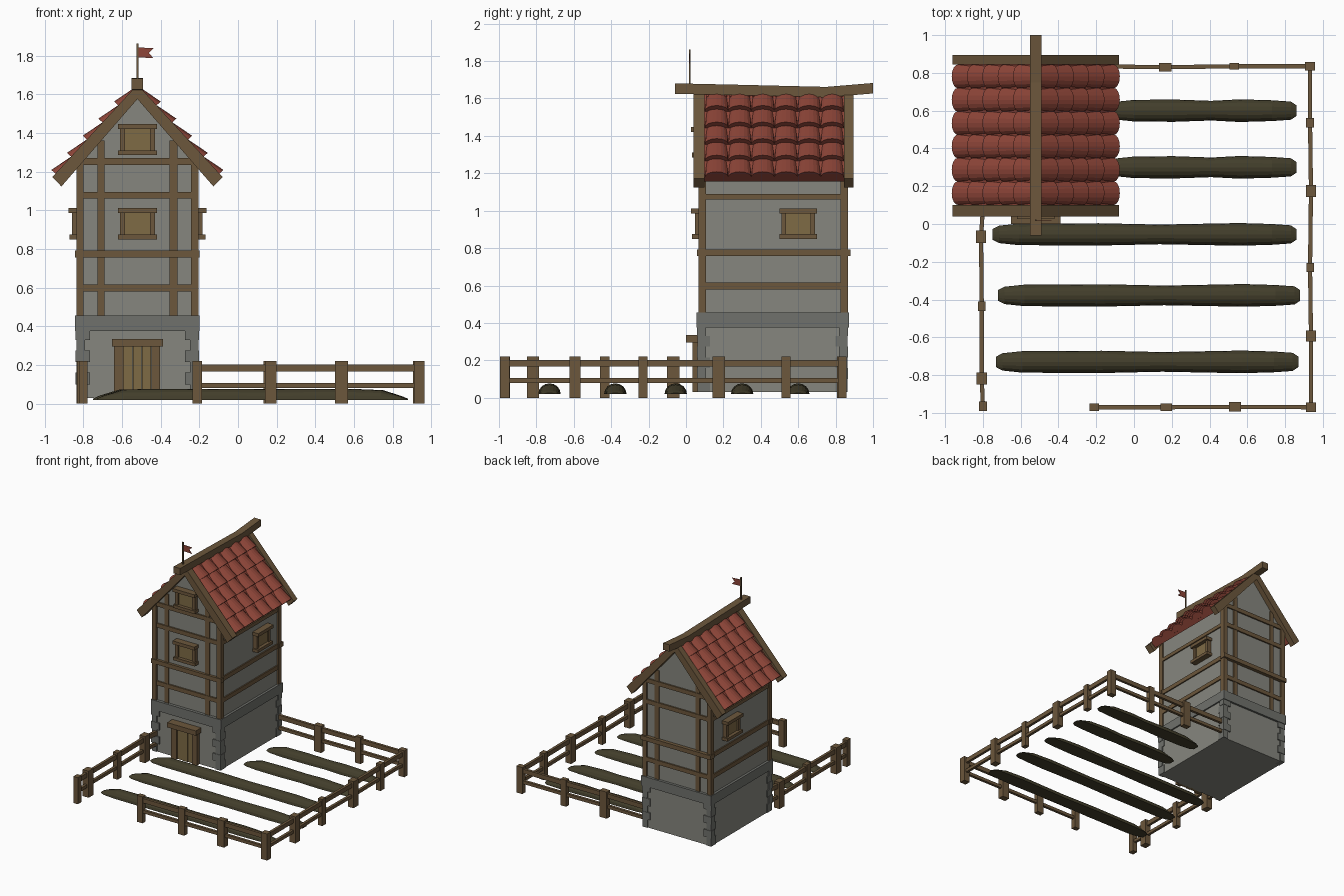
import bpy, bmesh
from math import sin, cos, pi, atan2
from mathutils import Vector

if "Cube" in bpy.data.objects:
    bpy.data.objects.remove(bpy.data.objects["Cube"])


def material(name, r, g, b):
    m = bpy.data.materials.new(name)
    m.diffuse_color = (r, g, b, 1)
    m.use_nodes = True
    m.node_tree.nodes["Principled BSDF"].inputs["Base Color"].default_value = m.diffuse_color
    return m


WOOD = material("timber", 0.15, 0.095, 0.045)
PANEL = material("light_wood", 0.21, 0.145, 0.06)
TILE = material("clay", 0.27, 0.06, 0.04)
SOIL = material("soil", 0.055, 0.048, 0.024)
PLASTER = material("plaster", 0.24, 0.24, 0.21)
STONE = material("stone", 0.16, 0.165, 0.15)
CX = -0.52  # house centre line


def finish(name, bm, mat):
    bmesh.ops.recalc_face_normals(bm, faces=bm.faces)
    me = bpy.data.meshes.new(name)
    bm.to_mesh(me)
    bm.free()
    me.materials.append(mat)
    ob = bpy.data.objects.new(name, me)
    bpy.context.collection.objects.link(ob)
    return ob


def loft(bm, rings):
    """Closed solid through equal-length rings of points."""
    vs = [[bm.verts.new(p) for p in r] for r in rings]
    n = len(vs[0])
    for a, b in zip(vs, vs[1:]):
        for i in range(n):
            bm.faces.new((a[i], a[(i + 1) % n], b[(i + 1) % n], b[i]))
    bm.faces.new(vs[0])
    bm.faces.new(vs[-1][::-1])


def add_box(bm, x0, x1, y0, y1, z0, z1):
    loft(bm, [[(x0, y0, z), (x1, y0, z), (x1, y1, z), (x0, y1, z)] for z in (z0, z1)])


def boxes(name, items, mat):
    bm = bmesh.new()
    for b in items:
        add_box(bm, *b)
    return finish(name, bm, mat)


def prism(name, profile, y0, y1, mat):
    bm = bmesh.new()
    loft(bm, [[(x, y, z) for x, z in profile] for y in (y0, y1)])
    return finish(name, bm, mat)


# stone base, ledge and quoins
boxes("stone_base", [(-0.83, -0.21, 0.07, 0.855, 0.03, 0.39)], PLASTER)
boxes("stone_ledge", [(-0.842, -0.198, 0.057, 0.872, 0.375, 0.455)], STONE)
quoins = []
for sx in (-1, 1):
    for yc, sy in ((0.062, 1), (0.863, -1)):
        z = 0.03
        for i, h in enumerate((0.07, 0.06, 0.055, 0.06, 0.055, 0.045)):
            lx, ly = (0.07, 0.045) if i % 2 else (0.045, 0.065)
            off = 0.003 * (i % 2)
            xa, xb = sorted((CX + sx * (0.316 + off), CX + sx * (0.316 - lx)))
            ya, yb = sorted((yc - sy * off, yc + sy * ly))
            quoins.append((xa, xb, ya, yb, z, z + h))
            z += h
boxes("corner_quoins", quoins, STONE)

# plaster walls with gables
prism("upper_walls", [(-0.822, 0.45), (-0.218, 0.45), (-0.218, 1.24), (CX, 1.585), (-0.822, 1.24)],
      0.082, 0.85, PLASTER)

# timber frame
frame = []
for x in (-0.836, -0.242):
    for y in (0.066, 0.825):
        frame.append((x, x + 0.038, y, y + 0.04, 0.45, 1.25))
for y0, y1 in ((0.07, 0.1), (0.83, 0.862)):
    for z0, z1 in ((0.58, 0.615), (1.06, 1.095), (1.235, 1.27)):
        frame.append((-0.825, -0.215, y0, y1, z0, z1))
    frame.append((-0.727, -0.69, y0 + 0.004, y1 - 0.004, 0.45, 1.36))
    frame.append((-0.353, -0.313, y0 + 0.004, y1 - 0.004, 0.45, 1.36))
frame += [(-0.842, -0.198, 0.06, 0.1, 0.757, 0.793), (-0.842, -0.198, 0.83, 0.88, 0.757, 0.793)]
for x0, x1 in ((-0.832, -0.8), (-0.24, -0.208)):
    for z0, z1 in ((0.58, 0.615), (0.757, 0.793), (1.06, 1.09)):
        frame.append((x0, x1, 0.075, 0.855, z0, z1))
boxes("timber_frame", frame, WOOD)


# windows: local u along the wall, d outward
def window(name, place, z):
    trim = [(-0.1, 0.1, 0.05, z - 0.08, z - 0.055), (-0.1, 0.1, 0.055, z + 0.055, z + 0.082),
            (-0.09, -0.065, 0.035, z - 0.055, z + 0.055), (0.065, 0.09, 0.035, z - 0.055, z + 0.055)]
    boxes(name + "_trim", [place(*t) for t in trim], WOOD)
    boxes(name + "_shutter", [place(-0.065, 0.065, 0.022, z - 0.055, z + 0.055)], PANEL)


def front(u0, u1, d, z0, z1):
    return (CX + u0, CX + u1, 0.082 - d, 0.09, z0, z1)


def right(u0, u1, d, z0, z1):
    return (-0.225, -0.218 + d, 0.6 + u0, 0.6 + u1, z0, z1)


def left(u0, u1, d, z0, z1):
    return (-0.822 - d, -0.815, 0.6 + u0, 0.6 + u1, z0, z1)


window("front_window", front, 0.93)
window("gable_window", front, 1.365)
window("right_window", right, 0.93)
window("left_window", left, 0.93)

# door
boxes("door_frame", [(-0.64, -0.592, 0.035, 0.08, 0.03, 0.3), (-0.448, -0.402, 0.035, 0.08, 0.03, 0.3),
                     (-0.652, -0.388, 0.0, 0.08, 0.295, 0.335)], WOOD)
boxes("door_planks", [(-0.592 + i * 0.048, -0.546 + i * 0.048, 0.05 - 0.004 * (i % 2), 0.08, 0.03, 0.296)
                      for i in range(3)], PANEL)

# roof: s runs down the slope, n is outward from it
A = atan2(0.48, 0.44)


def slope(sx, s, y, n):
    return (CX + sx * (s * cos(A) + n * sin(A)), y, 1.62 - s * sin(A) + n * cos(A))


bm = bmesh.new()
for sx in (-1, 1):
    loft(bm, [[slope(sx, s, y, n) for s, n in ((0, -0.03), (0.6, -0.03), (0.6, 0.004), (0, 0.004))]
              for y in (0.095, 0.85)])
finish("roof_deck", bm, TILE)

bm = bmesh.new()
ROWS, COLS, PITCH = 5, 6, 0.1235
for sx in (-1, 1):
    for r in range(ROWS):
        for c in range(COLS):
            yc = 0.102 + PITCH * (c + 0.5)
            rings = []
            for s, n, w, h in ((r * 0.12 - 0.01, -0.012, 0.055, 0.03), ((r + 1) * 0.12 + 0.004, 0.006, 0.063, 0.044)):
                ring = [slope(sx, s, yc + w * cos(pi * k / 8), n + h * sin(pi * k / 8)) for k in range(9)]
                ring += [slope(sx, s, yc - w * 0.97, n - 0.012), slope(sx, s, yc + w * 0.97, n - 0.012)]
                rings.append(ring)
            loft(bm, rings)
finish("roof_tiles", bm, TILE)

# barge boards and sagging ridge beam
for name, y0, y1 in (("front", 0.04, 0.1), ("back", 0.845, 0.895)):
    for side, sx in (("left", -1), ("right", 1)):
        prism(f"{name}_{side}_barge_board",
              [(CX + sx * u, z) for u, z in ((0, 1.65), (0.44, 1.172), (0.393, 1.123), (0, 1.575))], y0, y1, WOOD)
bm = bmesh.new()
loft(bm, [[(CX + a * 0.03, y, z + b * 0.028) for a, b in ((-1, -1), (1, -1), (1, 1), (-1, 1))]
          for y, z in ((-0.06, 1.653), (0.3, 1.645), (0.75, 1.634), (1.0, 1.655))])
finish("ridge_beam", bm, WOOD)

# flag
boxes("flag_pole", [(CX - 0.005, CX + 0.005, 0.015, 0.025, 1.67, 1.862)], WOOD)
prism("flag", [(CX, 1.79), (-0.437, 1.787), (-0.462, 1.813), (-0.437, 1.838), (CX, 1.842)], 0.018, 0.022, TILE)

# fence
posts = [(-0.21, -0.97, 0.05, 0.04), (0.17, -0.97, 0.06, 0.04), (0.535, -0.968, 0.065, 0.05), (0.937, -0.97, 0.055, 0.05),
         (0.937, -0.593, 0.055, 0.06), (0.932, -0.23, 0.04, 0.048), (0.937, 0.175, 0.052, 0.065),
         (0.932, 0.535, 0.042, 0.05), (0.932, 0.835, 0.055, 0.045), (0.53, 0.835, 0.05, 0.036), (0.165, 0.83, 0.065, 0.045),
         (-0.8, -0.965, 0.042, 0.05), (-0.806, -0.818, 0.054, 0.062), (-0.806, -0.435, 0.042, 0.05), (-0.81, -0.068, 0.052, 0.065)]
boxes("fence_posts", [(x - w / 2, x + w / 2, y - d / 2, y + d / 2, 0, 0.22) for x, y, w, d in posts], WOOD)
bm = bmesh.new()
runs = [posts[0:4], posts[3:9], posts[8:11] + [(-0.22, 0.835)], posts[11:15] + [(-0.8, 0.08)]]
for run in runs:
    for p, q in zip(run, run[1:]):
        a, b = Vector(p[:2]), Vector(q[:2])
        t = (b - a).normalized() * 0.011
        side = Vector((-t.y, t.x))
        for z0, z1 in ((0.08, 0.106), (0.166, 0.203)):
            loft(bm, [[(*(e - side), z0), (*(e + side), z0), (*(e + side), z1), (*(e - side), z1)] for e in (a, b)])
finish("fence_rails", bm, WOOD)

# ploughed soil ridges
bm = bmesh.new()
for y, x0, x1 in ((0.6, -0.14, 0.86), (0.3, -0.14, 0.86), (-0.055, -0.75, 0.86), (-0.378, -0.72, 0.88), (-0.73, -0.73, 0.87)):
    L = x1 - x0
    stations = [(x0, 0.028, 0.006), (x0 + 0.035, 0.046, 0.022), (x0 + 0.14, 0.057, 0.054), (x0 + L * 0.35, 0.059, 0.057),
                (x0 + L * 0.55, 0.052, 0.054), (x1 - 0.3, 0.06, 0.057), (x1 - 0.13, 0.055, 0.05),
                (x1 - 0.03, 0.048, 0.018), (x1, 0.028, 0.005)]
    loft(bm, [[(x, y + w * cos(pi * k / 8), 0.02 + h * sin(pi * k / 8)) for k in range(9)] for x, w, h in stations])
soil = finish("soil_ridges", bm, SOIL)
